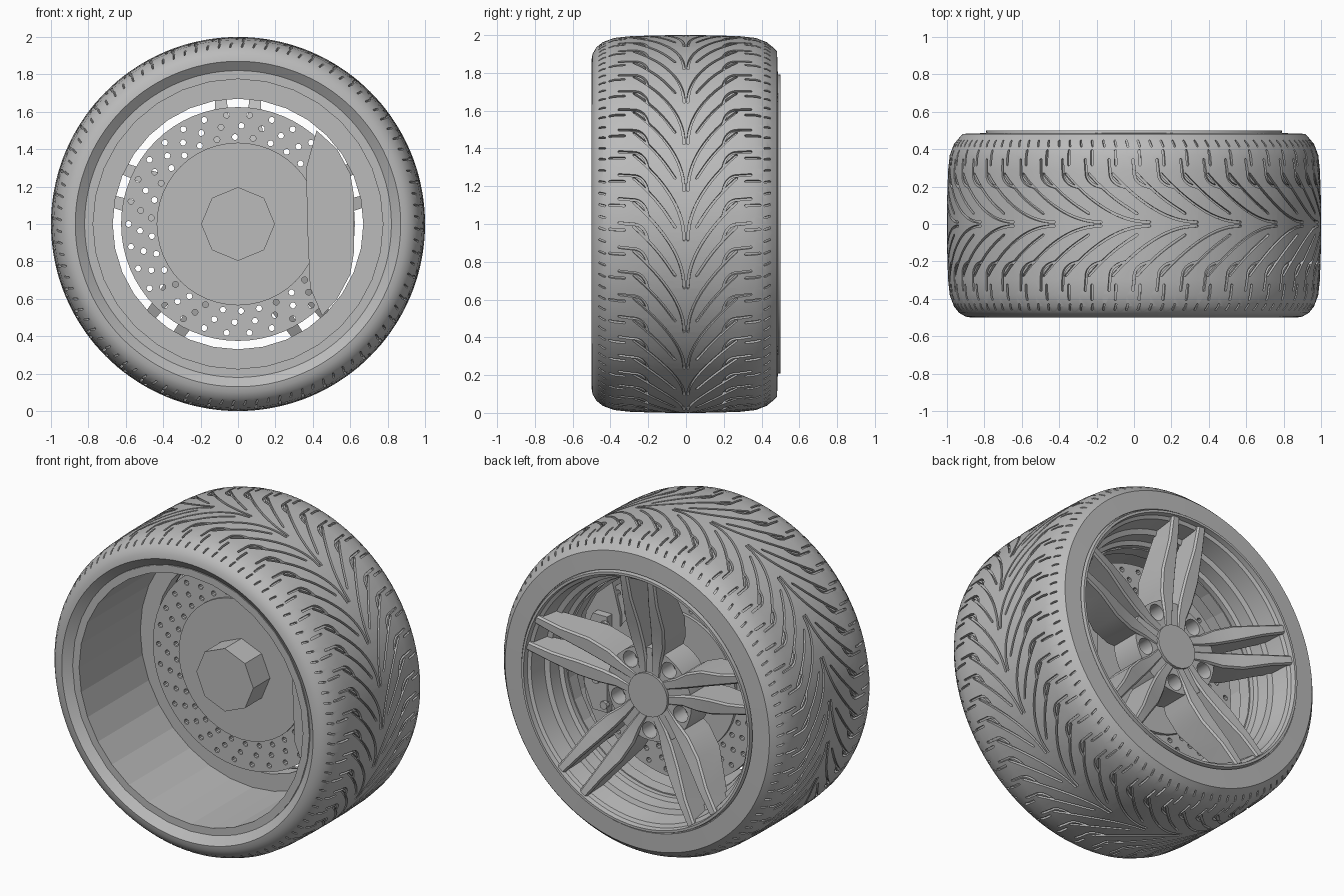
import bpy, bmesh
from math import sin, cos, pi, tau, radians

if "Cube" in bpy.data.objects:
    bpy.data.objects.remove(bpy.data.objects["Cube"], do_unlink=True)

grey = bpy.data.materials.new("grey")
grey.use_nodes = True
grey.diffuse_color = (0.5, 0.5, 0.5, 1)
grey.node_tree.nodes["Principled BSDF"].inputs["Base Color"].default_value = (0.5, 0.5, 0.5, 1)


def polar(r, a, y):
    """Point on the wheel: the axle runs along y at height 1."""
    return (r * cos(a), y, 1 + r * sin(a))


def loft(bm, rings, closed=False):
    """Skin a row of equal rings; cap the ends unless the row is closed."""
    loops = [[bm.verts.new(p) for p in ring] for ring in rings]
    n = len(loops[0])
    pairs = list(zip(loops, loops[1:]))
    if closed:
        pairs.append((loops[-1], loops[0]))
    else:
        bm.faces.new(loops[0][::-1])
        bm.faces.new(loops[-1])
    for a, b in pairs:
        for i in range(n):
            j = (i + 1) % n
            bm.faces.new((a[i], a[j], b[j], b[i]))


def revolve(bm, profile, sides):
    loft(bm, [[polar(r, tau * k / sides, y) for r, y in profile] for k in range(sides)], True)


def disc(bm, radius, y0, y1, sides, r=0, a=0):
    """Cylinder along the axle, its centre at polar position (r, a)."""
    cx, _, cz = polar(r, a, 0)
    loft(bm, [[(cx + radius * cos(tau * k / sides), y, cz + radius * sin(tau * k / sides))
               for k in range(sides)] for y in (y0, y1)])


def finish(name, bm, smooth=True, cutter=False):
    bmesh.ops.recalc_face_normals(bm, faces=bm.faces)
    mesh = bpy.data.meshes.new(name)
    bm.to_mesh(mesh)
    bm.free()
    mesh.materials.append(grey)
    obj = bpy.data.objects.new(name, mesh)
    bpy.context.collection.objects.link(obj)
    if smooth and not cutter:
        shade(obj)
    return obj


def select(obj):
    bpy.ops.object.select_all(action='DESELECT')
    obj.select_set(True)
    bpy.context.view_layer.objects.active = obj


def shade(obj):
    select(obj)
    bpy.ops.object.shade_smooth_by_angle(angle=radians(30))


def cut(obj, cutters):
    """Subtract the cutters, then remove them."""
    for c in cutters:
        mod = obj.modifiers.new("cut", 'BOOLEAN')
        mod.operation, mod.solver, mod.object = 'DIFFERENCE', 'MANIFOLD', c
        select(obj)
        bpy.ops.object.modifier_apply(modifier=mod.name)
        bpy.data.objects.remove(c, do_unlink=True)
    shade(obj)


# Tyre body: crowned tread, round front shoulder, crisp flat back sidewall
BACK = 0.97
CROWN = [(0, 1), (0.15, 0.999), (0.3, 0.994), (0.38, 0.985), (0.44, 0.963),
         (0.475, 0.935), (0.495, 0.9), (0.5, 0.87)]
profile = [(0.8, -0.46), (0.82, -0.46)]
profile += [(r, -y) for y, r in CROWN[::-1]]
profile += [(r, y * BACK) for y, r in CROWN[1:-2]]
profile += [(0.915, 0.482), (0.8, 0.486), (0.8, 0.47)]
bm = bmesh.new()
revolve(bm, profile, 144)
tyre = finish("tyre", bm)


def crown(y):
    for (y0, r0), (y1, r1) in zip(CROWN, CROWN[1:]):
        if y <= y1:
            return r0 + (r1 - r0) * (y - y0) / (y1 - y0)
    return CROWN[-1][1]


def rounded(path):
    """Corner cutting, keeping the end points."""
    for _ in range(2):
        new = [path[0]]
        for (a, b), (c, d) in zip(path, path[1:]):
            new += [(a * .75 + c * .25, b * .75 + d * .25), (a * .25 + c * .75, b * .25 + d * .75)]
        path = new + [path[-1]]
    return path


def groove(bm, path, start, side, width):
    """Groove cutter along (distance from centre line, angle) points."""
    path, rings = rounded(path), []
    last = len(path) - 1
    for i, (y, a) in enumerate(path):
        p, q = path[max(i - 1, 0)], path[min(i + 1, last)]
        dy, da = q[0] - p[0], q[1] - p[1]
        size = (dy * dy + da * da) ** 0.5
        w = width / 2 * (0.4 if i in (0, last) else 1)
        ring = []
        for s, lift in ((-1, -0.018), (1, -0.018), (1, 0.03), (-1, 0.03)):
            yy = y - s * w * da / size
            aa = start + a + s * w * dy / size
            ring.append(polar(crown(yy) + lift, aa, side * yy * (BACK if side > 0 else 1)))
        rings.append(ring)
    loft(bm, rings)


# Tread: swept chevron grooves, then shoulder hooks, slits and edge cuts
PITCHES = 24
SWEEP = [(0.01, -0.09), (0.016, 0.0), (0.055, 0.11), (0.13, 0.225), (0.22, 0.325), (0.28, 0.38)]
HOOK = [(0.2, -0.095), (0.215, -0.04), (0.25, -0.004), (0.3, 0), (0.36, 0.006)]
chevrons, shoulders = bmesh.new(), bmesh.new()
for side in (-1, 1):
    for k in range(PITCHES):
        groove(chevrons, SWEEP, tau * k / PITCHES, side, 0.013)
        groove(chevrons, SWEEP[2:], tau * (k + 0.5) / PITCHES, side, 0.013)
    for k in range(PITCHES * 2):
        groove(shoulders, HOOK, tau * k / PITCHES / 2, side, 0.013)
    for k in range(PITCHES * 4):
        a = tau * (k + 0.5) / PITCHES / 4
        if k % 2:
            groove(shoulders, [(0.32, 0), (0.41, 0.004)], a, side, 0.013)
        groove(shoulders, [(0.425, 0), (0.462, 0.012)], a, side, 0.01)
cut(tyre, [finish("chevron_cutter", chevrons, cutter=True),
           finish("shoulder_cutter", shoulders, cutter=True)])

# Rim barrel, open at the front, with a flat flange behind the brake
bm = bmesh.new()
revolve(bm, [(0.82, -0.465), (0.775, -0.465), (0.775, 0.14), (0.67, 0.14),
             (0.67, 0.22), (0.81, 0.22)], 32)
finish("rim_barrel", bm, smooth=False)

# Stepped rim lip on the spoke side
bm = bmesh.new()
revolve(bm, [(0.675, 0.21), (0.675, 0.25), (0.7, 0.26), (0.705, 0.34), (0.735, 0.35), (0.75, 0.46),
             (0.77, 0.47), (0.775, 0.5), (0.79, 0.5), (0.795, 0.47), (0.81, 0.47), (0.81, 0.21)], 96)
finish("rim_lip", bm)

# Five pairs of spokes: reach, side offset, half width, back y, face y
SECTIONS = [(0.12, 0.045, 0.03, 0.18, 0.365), (0.22, 0.052, 0.034, 0.17, 0.37),
            (0.32, 0.07, 0.046, 0.17, 0.385), (0.45, 0.085, 0.048, 0.2, 0.415),
            (0.62, 0.09, 0.034, 0.28, 0.465), (0.765, 0.095, 0.028, 0.36, 0.49)]
bm = bmesh.new()
for k in range(5):
    a = pi / 2 + tau * k / 5
    for side in (-1, 1):
        rings = []
        for u, v, w, back, face in SECTIONS:
            corners = ((v - w, back), (v + w, back), (v + w, face - 0.012), (v + w - 0.01, face),
                       (v - w + 0.01, face), (v - w, face - 0.012))
            rings.append([(u * cos(a) - side * t * sin(a), y, 1 + u * sin(a) + side * t * cos(a))
                          for t, y in corners])
        loft(bm, rings)
finish("spokes", bm)

# Hub with five bolt pockets between the spoke pairs
bm, pockets, bolts = bmesh.new(), bmesh.new(), bmesh.new()
disc(bm, 0.29, 0.17, 0.36, 40)
for k in range(5):
    a = -pi / 2 + tau * k / 5
    disc(pockets, 0.05, 0.23, 0.45, 20, 0.226, a)
    disc(bolts, 0.03, 0.2, 0.28, 6, 0.226, a)
hub = finish("wheel_hub", bm)
cut(hub, [finish("pocket_cutter", pockets, cutter=True)])
finish("wheel_bolts", bolts)
bm = bmesh.new()
disc(bm, 0.135, 0.34, 0.378, 24)
finish("centre_cap", bm)

# Drilled brake disc, its hat and the axle stub
bm, holes = bmesh.new(), bmesh.new()
revolve(bm, [(0.4, 0.05), (0.625, 0.05), (0.625, 0.11), (0.4, 0.11)], 64)
for k in range(30):
    for step in range(3):
        disc(holes, 0.016, -0.1, 0.2, 10, 0.585 - 0.06 * step, tau * k / 30 + radians(4 * step))
brake = finish("brake_disc", bm)
cut(brake, [finish("hole_cutter", holes, cutter=True)])
bm = bmesh.new()
disc(bm, 0.435, 0.035, 0.13, 48)
disc(bm, 0.2, 0.12, 0.18, 32)
finish("brake_hat", bm)
bm = bmesh.new()
disc(bm, 0.197, -0.13, 0.05, 8)
finish("axle_stub", bm, smooth=False)

# Brake caliper: crescent block over the disc, narrower body behind, bolts
edge = [(0.42, 1.5), (0.53, 1.4), (0.6, 1.27), (0.62, 1.15), (0.62, 0.85), (0.6, 0.73),
        (0.53, 0.6), (0.45, 0.51), (0.385, 0.66), (0.37, 1), (0.365, 1.3)]
body = [(0.42, 0.7), (0.52, 0.7), (0.58, 0.85), (0.58, 1.15), (0.52, 1.3), (0.42, 1.3)]
bm = bmesh.new()
for outline, y0, y1 in ((edge, 0.01, 0.13), (body, 0.12, 0.18)):
    loft(bm, [[(x, y, z) for x, z in outline] for y in (y0, y1)])
for a in (-30, -12, 12, 30):
    disc(bm, 0.025, 0.17, 0.2, 8, 0.5, radians(a))
finish("brake_caliper", bm)
